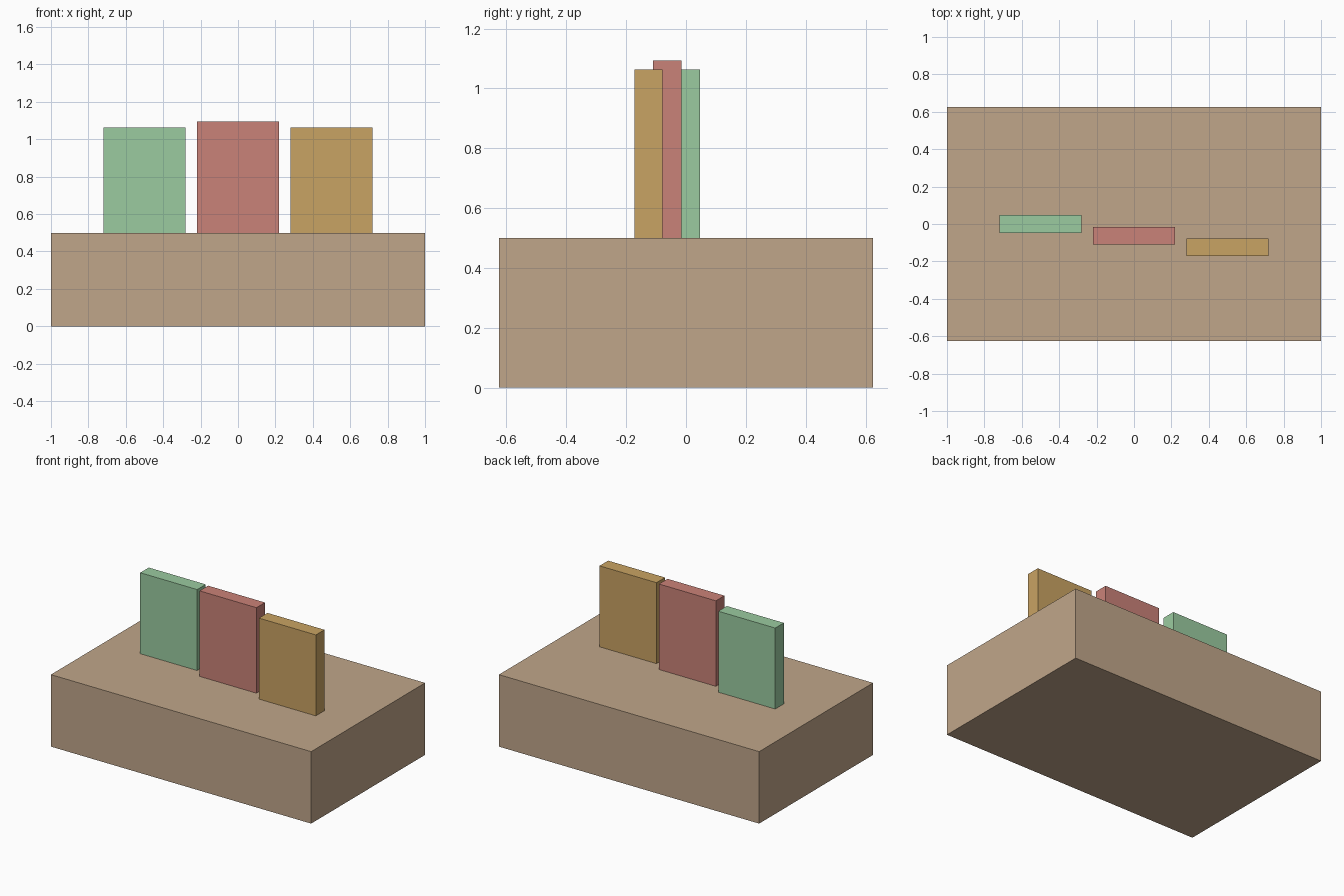
import bpy

if "Cube" in bpy.data.objects:
    bpy.data.objects.remove(bpy.data.objects["Cube"])


def srgb(r, g, b):
    """Convert 0-255 display colour to a linear RGBA tuple."""
    def lin(c):
        c /= 255
        return c / 12.92 if c <= 0.04045 else ((c + 0.055) / 1.055) ** 2.4
    return (lin(r), lin(g), lin(b), 1.0)


def material(name, rgb):
    mat = bpy.data.materials.new(name)
    mat.diffuse_color = srgb(*rgb)
    mat.use_nodes = True
    mat.node_tree.nodes["Principled BSDF"].inputs["Base Color"].default_value = mat.diffuse_color
    return mat


def box(name, x, y, z, size, mat):
    """Box centred on x, y with its underside at z."""
    bpy.ops.mesh.primitive_cube_add(size=1, location=(x, y, z + size[2] / 2))
    obj = bpy.context.object
    obj.name = name
    obj.scale = size
    bpy.ops.object.transform_apply(location=False, rotation=False, scale=True)
    obj.data.materials.append(mat)
    return obj


BASE_HEIGHT = 0.5
PANEL_WIDTH, PANEL_DEPTH = 0.4375, 0.094

# Solid base block
box("base", 0, 0, 0, (2.0, 1.25, BASE_HEIGHT), material("tan", (192, 166, 138)))

# Three upright panels, each stepped forward from the one on its left
panels = [
    ("left_panel", "green", (155, 203, 160), 0.5625),
    ("middle_panel", "red", (202, 130, 120), 0.594),
    ("right_panel", "amber", (201, 163, 99), 0.5625),
]
for i, (name, colour, rgb, height) in enumerate(panels):
    box(name, -0.5 + 0.5 * i, -0.0625 * i, BASE_HEIGHT,
        (PANEL_WIDTH, PANEL_DEPTH, height), material(colour, rgb))
